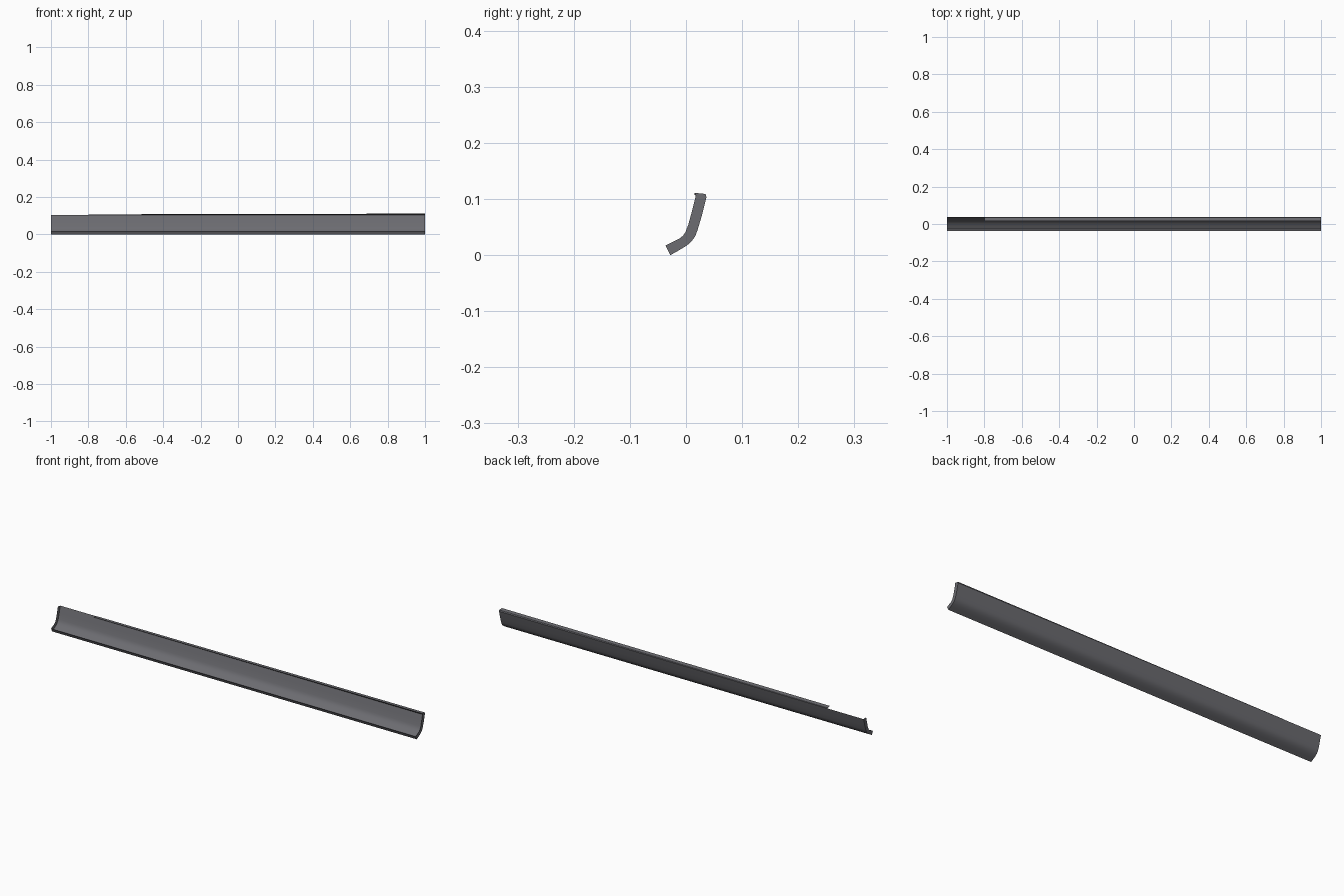
import bpy, bmesh

if "Cube" in bpy.data.objects:
    bpy.data.objects.remove(bpy.data.objects["Cube"])

# Cross-section (y, z): concave front side from foot to top, then convex back side
front = [(-0.0365, 0.017), (-0.024, 0.0235), (-0.011, 0.030), (-0.005, 0.035),
         (-0.001, 0.041), (0.004, 0.054), (0.010, 0.076), (0.0175, 0.106)]
back = [(0.0365, 0.103), (0.027, 0.066), (0.020, 0.043), (0.0165, 0.034),
        (0.011, 0.026), (0.002, 0.0175), (-0.011, 0.0095), (-0.028, 0.0)]

grey = bpy.data.materials.new("dark_grey")
grey.diffuse_color = (0.15, 0.15, 0.165, 1)
grey.use_nodes = True
grey.node_tree.nodes["Principled BSDF"].inputs["Base Color"].default_value = grey.diffuse_color


def finish(name, bm):
    bmesh.ops.recalc_face_normals(bm, faces=bm.faces)
    me = bpy.data.meshes.new(name)
    bm.to_mesh(me)
    bm.free()
    me.materials.append(grey)
    ob = bpy.data.objects.new(name, me)
    bpy.context.collection.objects.link(ob)
    bpy.ops.object.select_all(action='DESELECT')
    ob.select_set(True)
    bpy.context.view_layer.objects.active = ob
    bpy.ops.object.shade_smooth_by_angle(angle=0.6)
    return ob


def loft(name, x0, sec0, x1, sec1, skip=()):
    """Join two matching sections and close the ends; skip leaves sides open."""
    bm = bmesh.new()
    a = [bm.verts.new((x0, y, z)) for y, z in sec0]
    b = [bm.verts.new((x1, y, z)) for y, z in sec1]
    n = len(a)
    for i in range(n):
        if i not in skip:
            j = (i + 1) % n
            bm.faces.new((a[i], a[j], b[j], b[i]))
    bm.faces.new(a[::-1])
    bm.faces.new(b)
    return finish(name, bm)


# Curved rail: a thin back shell with end plates, open on its front and top
profile = front + back
loft("curved_rail", -1, profile, 1, profile, skip=range(len(front)))

# Thin top strip, stopping short of the left end and rising slightly to the right
def strip(rise):
    (y0, z0), (y1, z1) = front[-1], back[0]
    return [(y0, z0), (y1, z1), (y1 - 0.0015, z1 + rise + 0.001),
            (y0 - 0.0025, z0 + rise)]

loft("top_strip", -0.8, strip(0.001), 1, strip(0.005))
